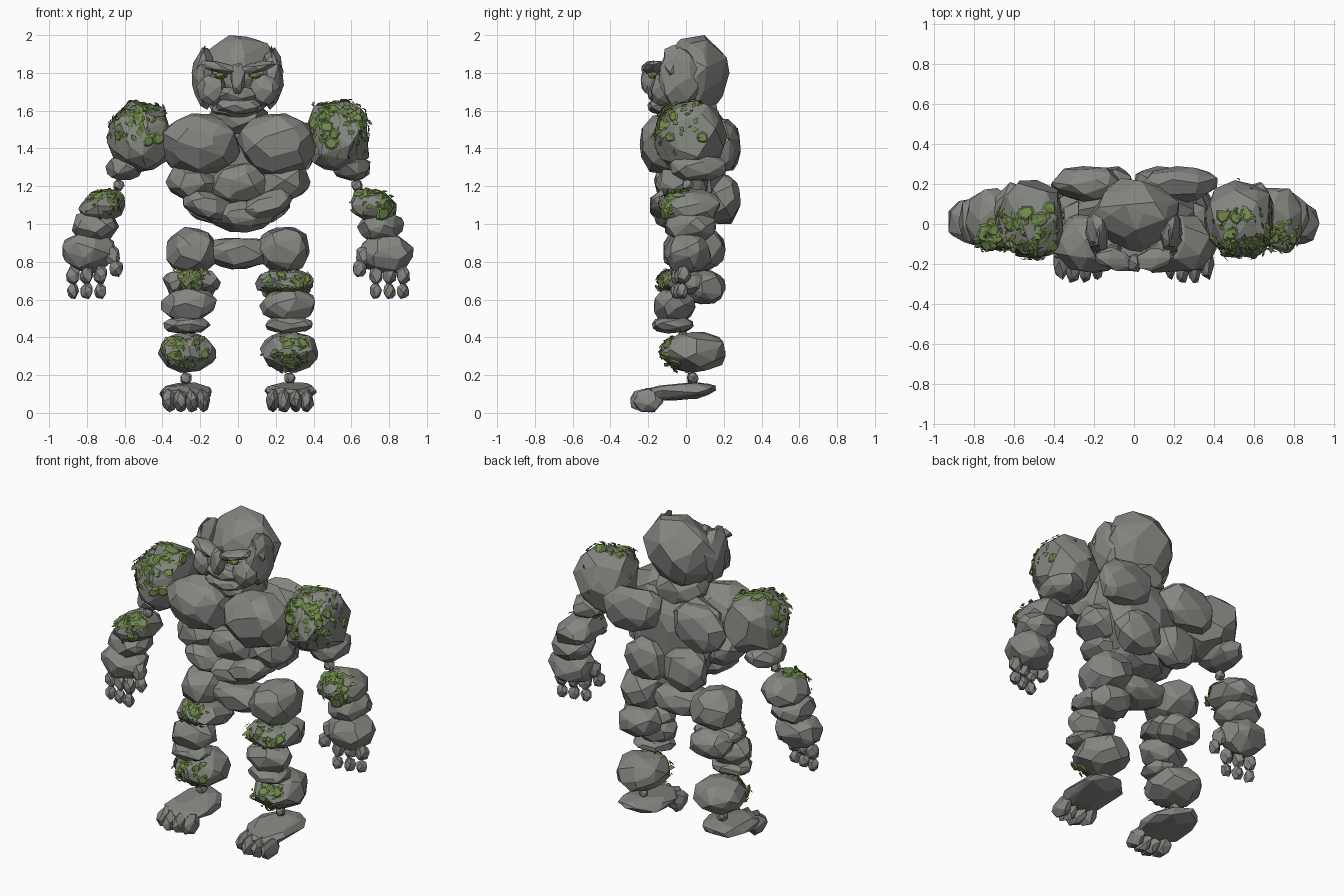
import bpy, bmesh, math, random
from mathutils import Vector, Euler
from mathutils.bvhtree import BVHTree

if "Cube" in bpy.data.objects:
    bpy.data.objects.remove(bpy.data.objects["Cube"])


def material(name, colour):
    mat = bpy.data.materials.new(name)
    mat.use_nodes = True
    mat.diffuse_color = (*colour, 1)
    bsdf = next(n for n in mat.node_tree.nodes if n.type == "BSDF_PRINCIPLED")
    bsdf.inputs["Base Color"].default_value = (*colour, 1)
    bsdf.inputs["Roughness"].default_value = 0.9
    return mat


STONE = material("grey stone", (0.235, 0.242, 0.222))
MOSS = material("moss green", (0.17, 0.26, 0.08))
LEAF = material("leaf green", (0.12, 0.19, 0.05))
EYE = material("eye green", (0.17, 0.25, 0.06))


def finish(bm, name, location, *mats):
    mesh = bpy.data.meshes.new(name)
    bm.to_mesh(mesh)
    bm.free()
    for mat in mats:
        mesh.materials.append(mat)
    obj = bpy.data.objects.new(name, mesh)
    obj.location = location
    bpy.context.scene.collection.objects.link(obj)
    return obj


def rock(name, centre, radii, tilt=(0, 0, 0), points=34, side=1, mat=STONE, taper=0, power=0.88):
    """Faceted boulder: convex hull of scattered points, fitted to its radii.
    A positive taper narrows the bottom, a negative one narrows the top."""
    rng = random.Random(name)
    cloud = []
    for i in range(points):
        z = 1 - 2 * (i + 0.5) / points
        a = i * math.pi * (3 - math.sqrt(5)) + rng.uniform(-0.35, 0.35)
        r = math.sqrt(1 - z * z)
        p = Vector((r * math.cos(a), r * math.sin(a), z))
        cloud.append(Vector([math.copysign(abs(c) ** power, c) for c in p]) * rng.uniform(0.93, 1.05))
    rot = Euler([math.radians(t) for t in tilt]).to_matrix()
    low = [min(p[k] for p in cloud) for k in range(3)]
    high = [max(p[k] for p in cloud) for k in range(3)]
    bm = bmesh.new()
    for p in cloud:
        q = Vector([2 * (p[k] - low[k]) / (high[k] - low[k]) - 1 for k in range(3)])
        q.x *= 1 + taper * (q.z - abs(taper) / taper) / 2 if taper else 1
        q = rot @ Vector([q[k] * radii[k] for k in range(3)])
        bm.verts.new((q.x * side, q.y, q.z))
    hull = bmesh.ops.convex_hull(bm, input=bm.verts[:])
    loose = {g for g in hull["geom_interior"] + hull["geom_unused"] if isinstance(g, bmesh.types.BMVert)}
    bmesh.ops.delete(bm, geom=list(loose), context="VERTS")
    bmesh.ops.dissolve_limit(bm, angle_limit=math.radians(13), verts=bm.verts[:], edges=bm.edges[:])
    bmesh.ops.recalc_face_normals(bm, faces=bm.faces[:])
    return finish(bm, name, (centre[0] * side, centre[1], centre[2]), mat)


def pair(name, centre, radii, **options):
    seed_names = ("left_" + name, "right_" + name)
    return [rock(n, centre, radii, side=s, **options) for n, s in zip(seed_names, (1, -1))]


def moss(host, facing, spread, pads, leaves, strands=0):
    """Scatter domed pads, small leaves and hanging strands over a boulder."""
    rng = random.Random(host.name)
    tree = BVHTree.FromPolygons([v.co for v in host.data.vertices],
                                [p.vertices for p in host.data.polygons])
    bm = bmesh.new()

    def hit(direction):
        d = direction.normalized()
        spot, normal, _, _ = tree.ray_cast(d * 2, -d)
        u = normal.orthogonal().normalized()
        return spot, normal, u, normal.cross(u)

    def scatter():
        return hit(Vector(facing).normalized() + spread * Vector([rng.uniform(-1, 1) for _ in range(3)]))

    def face(points, index):
        f = bm.faces.new([bm.verts.new(p) for p in points])
        f.material_index = index

    for _ in range(pads):
        spot, n, u, v = scatter()
        size, sides = rng.uniform(0.025, 0.043), 8
        ring = []
        for i in range(sides):
            a = 2 * math.pi * i / sides
            ring.append(spot + (u * math.cos(a) + v * math.sin(a)) * size * rng.uniform(0.75, 1.1))
        inner = [spot + (p - spot) * 0.7 + n * 0.009 for p in ring]
        for i in range(sides):
            j = (i + 1) % sides
            face([ring[i], ring[j], inner[j], inner[i]], 0)
        face(inner, 0)
    for i in range(leaves):
        spot, n, u, v = scatter()
        a = rng.uniform(0, 2 * math.pi)
        along = u * math.cos(a) + v * math.sin(a)
        across, size = n.cross(along), rng.uniform(0.025, 0.055)
        base = spot + n * 0.005
        mid, tip = base + along * size / 2 + n * 0.009, base + along * size + n * 0.004
        for s in (-1, 1):
            face([base, mid, tip, mid + across * s * size * 0.3 - n * 0.004][::s], i % 2)
    for i in range(strands):
        lean = -0.8 + 0.28 * i
        line = [hit(Vector((lean + 0.05 * math.sin(k * 1.7 + i), -0.8, 0.9 - k * 0.17))) for k in range(10)]
        for (p, n, _, _), (q, m, _, _) in zip(line, line[1:]):
            w = n.cross(q - p).normalized() * 0.003
            face([p + n * 0.006 - w, p + n * 0.006 + w, q + m * 0.006 + w, q + m * 0.006 - w], 1)
    return finish(bm, host.name + "_moss", host.location, MOSS, LEAF)


# Head and face
rock("skull", (0, 0.045, 1.785), (0.225, 0.185, 0.215), points=42, power=1.1)
rock("jaw", (0, -0.06, 1.65), (0.165, 0.13, 0.095), power=1)
rock("upper_lip", (0, -0.14, 1.685), (0.11, 0.065, 0.045))
rock("lower_lip", (0, -0.135, 1.625), (0.12, 0.07, 0.045))
rock("nose", (0, -0.195, 1.765), (0.05, 0.045, 0.085), points=20, taper=0.4)
pair("temple", (0.18, -0.03, 1.77), (0.065, 0.12, 0.165), power=1.1)
pair("ear_tip", (0.195, -0.06, 1.86), (0.05, 0.06, 0.09), tilt=(0, -14, 0), points=16, taper=-0.95)
pair("brow", (0.1, -0.175, 1.83), (0.1, 0.055, 0.028), tilt=(0, -12, 15), points=22)
pair("cheek", (0.14, -0.12, 1.71), (0.08, 0.07, 0.085), power=1)
pair("eye", (0.09, -0.17, 1.787), (0.035, 0.03, 0.018), points=16, mat=EYE)
rock("neck", (0, 0.03, 1.56), (0.16, 0.14, 0.1))

# Torso
rock("torso_core", (0, 0.06, 1.27), (0.36, 0.15, 0.3), points=46, taper=0.4)
pair("chest", (0.2, -0.09, 1.425), (0.21, 0.155, 0.16), points=40, power=1)
pair("rib", (0.25, -0.02, 1.22), (0.13, 0.14, 0.1), tilt=(0, -15, 0))
rock("upper_belly", (0, -0.05, 1.22), (0.16, 0.12, 0.11))
pair("lower_belly", (0.16, -0.06, 1.1), (0.14, 0.13, 0.075), tilt=(0, -22, 0))
rock("belly_base", (0.02, 0, 1.045), (0.24, 0.17, 0.09), points=40, taper=0.4)
pair("shoulder_blade", (0.225, 0.2, 1.42), (0.19, 0.09, 0.14), tilt=(0, 15, 0))
pair("lower_back", (0.135, 0.19, 1.13), (0.14, 0.1, 0.13))

# Arms
shoulders = pair("shoulder", (0.525, 0.025, 1.46), (0.17, 0.195, 0.19), points=40)
pair("upper_arm", (0.6, 0.06, 1.3), (0.1, 0.15, 0.07), tilt=(0, 8, 0))
pair("elbow_joint", (0.63, 0.01, 1.205), (0.03, 0.03, 0.03), points=18)
forearms = pair("forearm", (0.72, 0.02, 1.095), (0.125, 0.16, 0.085), tilt=(0, 15, 0))
pair("wrist", (0.755, 0.025, 0.985), (0.125, 0.135, 0.085), power=1)
pair("hand", (0.79, 0.01, 0.85), (0.14, 0.125, 0.11), points=36, power=1.05)
for i in range(3):
    x, y = 0.73 + 0.072 * i, -0.04 + 0.015 * i
    pair(f"finger_{i}_knuckle", (x, y, 0.73), (0.036, 0.037, 0.05), points=18, power=1)
    pair(f"finger_{i}_tip", (x, y - 0.01, 0.645), (0.032, 0.032, 0.042), points=18, power=1)
pair("thumb_base", (0.665, -0.03, 0.83), (0.04, 0.04, 0.055), points=20)
pair("thumb_tip", (0.645, -0.05, 0.765), (0.036, 0.036, 0.045), points=18)

# Hips and legs
rock("pelvis", (0, 0.03, 0.845), (0.17, 0.12, 0.085))
pair("hip", (0.24, 0.045, 0.86), (0.14, 0.165, 0.125), points=40)
thighs = pair("thigh", (0.245, -0.01, 0.69), (0.155, 0.14, 0.07))
pair("thigh_back", (0.25, 0.1, 0.665), (0.135, 0.11, 0.09))
pair("knee", (0.26, -0.06, 0.57), (0.148, 0.11, 0.095), power=1)
pair("knee_base", (0.27, -0.07, 0.465), (0.125, 0.11, 0.045))
calves = pair("calf", (0.27, 0.04, 0.32), (0.155, 0.17, 0.108), points=40, power=1)
pair("ankle_joint", (0.275, 0.035, 0.185), (0.03, 0.03, 0.03), points=18)
pair("foot", (0.278, -0.04, 0.112), (0.138, 0.2, 0.045), tilt=(4, 0, 0))
for i in range(4):
    x = 0.185 + 0.06 * i
    pair(f"toe_{i}", (x, -0.2 - 0.015 * (i in (1, 2)), 0.065), (0.038, 0.08, 0.062), points=20, power=1.1)

# Moss growth
for side, k in ((1, 0), (-1, 1)):
    moss(shoulders[k], (side * 0.15, -0.5, 0.6), 0.95, 22, 100, strands=6 - 3 * k)
    moss(forearms[k], (-side * 0.1, -0.9, 0.5), 0.7, 12, 45)
    moss(thighs[k], (side * 0.1, -1, 0.1), 0.8, 9, 40)
    moss(calves[k], (side * 0.1, -1, 0.1), 0.7, 10, 40)
